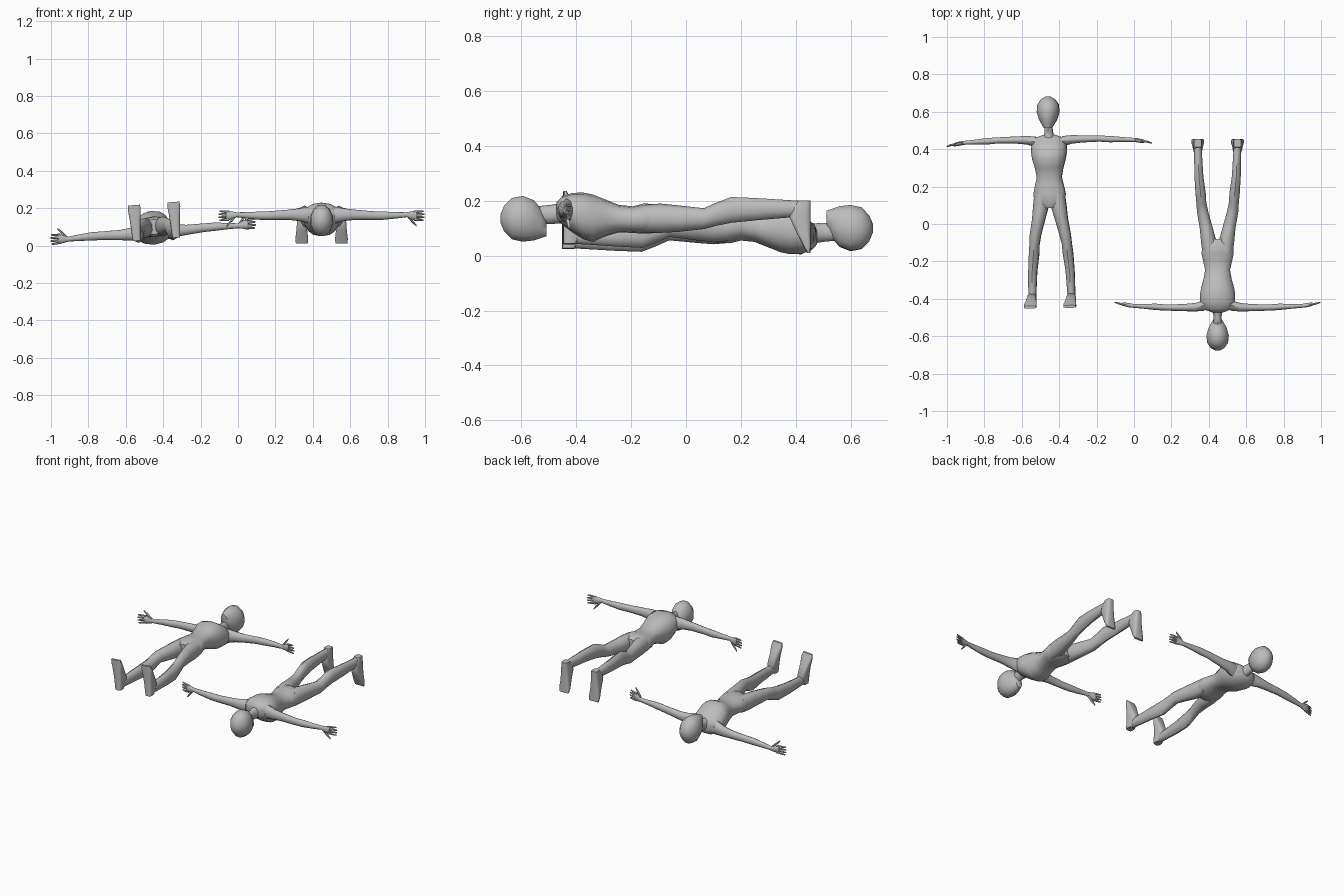
import bpy, bmesh, math
from mathutils import Vector, Matrix

skin = bpy.data.materials.new("plain_grey")
skin.diffuse_color = (0.5, 0.5, 0.5, 1)


def spow(c, p):
    return math.copysign(abs(c) ** p, c)


def loft(name, sections, place, sides=12, p=1.0, angle=50):
    """Skin a row of rings, each given as (centre, half axis, half axis)."""
    bm = bmesh.new()
    rings = []
    for c, a, b in sections:
        ring = []
        for i in range(sides):
            t = 2 * math.pi * (i + 0.5) / sides
            ring.append(bm.verts.new(Vector(c) + Vector(a) * spow(math.cos(t), p)
                                     + Vector(b) * spow(math.sin(t), p)))
        rings.append(ring)
    for r, q in zip(rings, rings[1:]):
        for i in range(sides):
            j = (i + 1) % sides
            bm.faces.new((r[i], r[j], q[j], q[i]))
    bm.faces.new(rings[0])
    bm.faces.new(rings[-1])
    bmesh.ops.recalc_face_normals(bm, faces=bm.faces)
    me = bpy.data.meshes.new(name)
    bm.to_mesh(me)
    bm.free()
    me.materials.append(skin)
    ob = bpy.data.objects.new(name, me)
    bpy.context.collection.objects.link(ob)
    ob.matrix_world = place
    bpy.ops.object.select_all(action='DESELECT')
    ob.select_set(True)
    bpy.context.view_layer.objects.active = ob
    bpy.ops.object.shade_smooth_by_angle(angle=math.radians(angle))


# Rings across the body: x centre, y, half width, back z, front z
def across(rows, s=1):
    return [((s * x, y, (z0 + z1) / 2), (w, 0, 0), (0, 0, (z1 - z0) / 2))
            for x, y, w, z0, z1 in rows]


# Rings along an arm: x, y centre, half y, z centre, half z
def along(rows, s):
    return [((s * x, y, z), (0, hy, 0), (0, 0, hz)) for x, y, hy, z, hz in rows]


HEAD = [(0, .513, .022, .105, .165), (0, .535, .036, .06, .173),
        (0, .56, .050, .03, .182), (0, .60, .062, .014, .187),
        (0, .64, .058, .022, .178), (0, .668, .038, .05, .148),
        (0, .682, .012, .085, .115)]
NECK = [(0, .45, .042, .035, .118), (0, .475, .027, .046, .118),
        (0, .50, .022, .05, .12), (0, .55, .022, .055, .12)]
TORSO = [(0, .477, .032, .04, .10), (0, .458, .085, .02, .12),
         (0, .42, .096, .006, .15), (0, .38, .096, .005, .175),
         (0, .345, .090, .012, .185), (0, .30, .077, .03, .165),
         (0, .25, .068, .05, .15), (0, .20, .080, .055, .152),
         (0, .16, .088, .045, .155), (0, .11, .082, .047, .152),
         (0, .085, .05, .06, .14)]
LEG = [(.045, .16, .038, .05, .15), (.047, .10, .044, .045, .152),
       (.060, .03, .037, .052, .148), (.080, -.06, .032, .062, .138),
       (.087, -.11, .028, .04, .125), (.091, -.16, .029, .021, .115),
       (.100, -.25, .025, .025, .106), (.105, -.38, .022, .033, .095),
       (.105, -.43, .021, .036, .09)]
ARM = [(.07, .44, .03, .072, .045), (.12, .45, .024, .070, .034),
       (.18, .452, .02, .070, .027), (.27, .452, .017, .074, .023),
       (.33, .448, .018, .075, .022), (.40, .445, .013, .073, .017),
       (.455, .442, .011, .070, .013), (.475, .439, .012, .073, .020),
       (.508, .433, .010, .075, .027)]
# Foot: z height from heel to toe, front y, half width
FOOT = [(.034, -.405, .020), (.06, -.385, .023), (.095, -.372, .025),
        (.15, -.397, .029), (.20, -.423, .035), (.225, -.436, .032)]


def figure(tag, place):
    loft(tag + "_head", across(HEAD), place)
    loft(tag + "_neck", across(NECK), place, 10)
    loft(tag + "_torso", across(TORSO), place, 14, .85)
    for side, s in (("left", -1), ("right", 1)):
        n = tag + "_" + side + "_"
        loft(n + "leg", across(LEG, s), place, 10)
        foot = [((s * .106, (y - .45) / 2, z), (w, 0, 0), (0, (y + .45) / 2, 0))
                for z, y, w in FOOT]
        loft(n + "foot", foot, place, 12, .5)
        loft(n + "arm", along(ARM, s), place, 10)
        # Four spread fingers and a forward thumb
        for i in range(4):
            z = .055 + .0135 * i
            tip = .553 - .005 * abs(i - 1.5)
            finger = [(.495, .436, .008, z, .007),
                      (.53, .430, .006, z + .002 * (i - 1.5), .006),
                      (tip, .424, .003, z + .003 * (i - 1.5), .004)]
            loft(n + "finger_%d" % (i + 1), along(finger, s), place, 6)
        thumb = [(.462, .44, .008, .078, .010), (.485, .436, .008, .105, .009),
                 (.508, .432, .004, .130, .005)]
        loft(n + "thumb", along(thumb, s), place, 6)


# One figure on its back with a slight roll, the other face down and reversed
T, R = Matrix.Translation, Matrix.Rotation
figure("face_up", T((-.45, 0, .12)) @ R(math.radians(1), 4, 'Z')
       @ R(math.radians(-4.5), 4, 'Y') @ T((0, 0, -.12)))
figure("face_down", T((.447, .005, .235)) @ R(math.pi, 4, 'X'))
